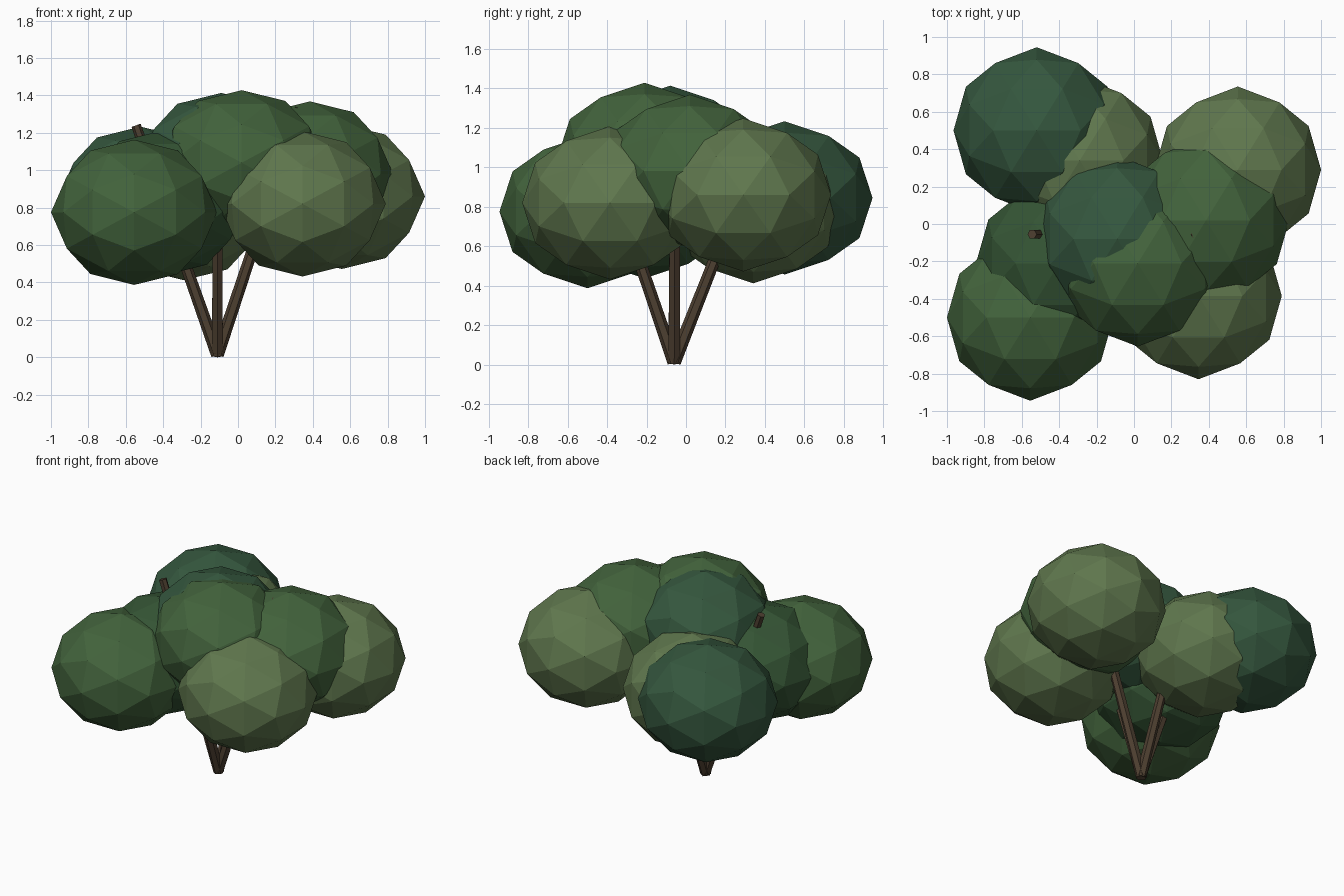
import bpy, bmesh, math
from itertools import combinations
from mathutils import Vector

if "Cube" in bpy.data.objects:
    bpy.data.objects.remove(bpy.data.objects["Cube"])

PHI = (1 + math.sqrt(5)) / 2


def material(name, rgb):
    m = bpy.data.materials.new(name)
    m.diffuse_color = (*rgb, 1)
    m.use_nodes = True
    m.node_tree.nodes["Principled BSDF"].inputs["Base Color"].default_value = m.diffuse_color
    return m


GREEN = material("leaf_green", (0.055, 0.125, 0.045))
TEAL = material("leaf_dark", (0.035, 0.095, 0.048))
DEEP = material("leaf_deep", (0.035, 0.09, 0.035))
OLIVE = material("leaf_olive", (0.115, 0.185, 0.075))
BARK = material("bark", (0.075, 0.05, 0.03))


def finish(name, bm, mat):
    bmesh.ops.recalc_face_normals(bm, faces=bm.faces)
    me = bpy.data.meshes.new(name)
    bm.to_mesh(me)
    bm.free()
    me.materials.append(mat)
    ob = bpy.data.objects.new(name, me)
    bpy.context.collection.objects.link(ob)
    return ob


# foliage clump: 80-face icosphere with an edge midpoint on every axis, slightly flattened
def clump(name, loc, mat):
    pts = []
    for a in (-1, 1):
        for b in (-PHI, PHI):
            pts += [Vector((a, 0, b)), Vector((b, a, 0)), Vector((0, b, a))]
    pts += [(p + q) / 2 for p, q in combinations(pts, 2) if (p - q).length < 2.1]
    bm = bmesh.new()
    for p in pts:
        bm.verts.new(p.normalized())
    bmesh.ops.convex_hull(bm, input=bm.verts)
    ob = finish(name, bm, mat)
    ob.location = loc
    ob.scale = (0.445, 0.445, 0.388)


# tapered six-sided branch from the shared root
def branch(name, start, end):
    a, b = Vector(start), Vector(end)
    bm = bmesh.new()
    bmesh.ops.create_cone(bm, cap_ends=True, segments=6, radius1=0.034,
                          radius2=0.026, depth=(b - a).length)
    ob = finish(name, bm, BARK)
    ob.location = (a + b) / 2
    ob.rotation_mode = 'QUATERNION'
    ob.rotation_quaternion = (b - a).to_track_quat('Z', 'Y')


clumps = [
    ("front_left", (-0.555, -0.5, 0.775), GREEN),
    ("back_left", (-0.52, 0.5, 0.845), TEAL),
    ("back_right", (0.555, 0.29, 0.86), OLIVE),
    ("front_right", (0.345, -0.385, 0.82), OLIVE),
    ("top_back", (-0.09, -0.08, 1.025), TEAL),
    ("top_front", (0.02, -0.21, 1.04), GREEN),
    ("right", (0.385, 0.02, 0.98), GREEN),
    ("left", (-0.4, -0.21, 0.825), DEEP),
    ("back", (-0.29, 0.34, 0.80), OLIVE),
]
for n, loc, mat in clumps:
    clump("foliage_" + n, loc, mat)

ROOT = (-0.11, -0.06, 0.012)
for n, end in (("left", (-0.545, -0.055, 1.24)), ("right", (0.33, -0.055, 1.33)),
               ("front", (-0.11, -0.46, 1.18)), ("back", (-0.11, 0.37, 1.1))):
    branch("branch_" + n, ROOT, end)
